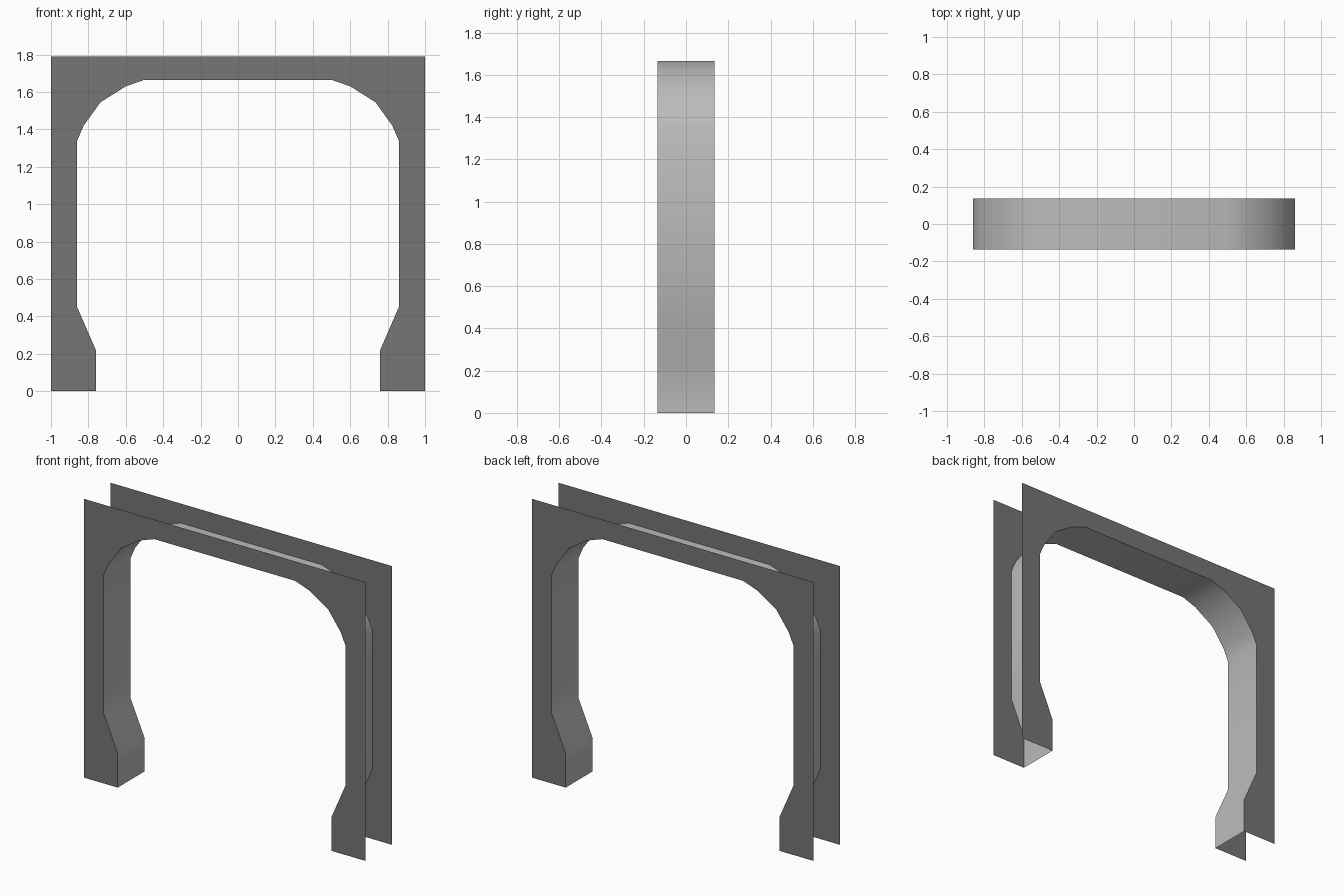
import bpy
import bmesh

if "Cube" in bpy.data.objects:
    bpy.data.objects.remove(bpy.data.objects["Cube"])

HALF_DEPTH = 0.135
HALF_WIDTH = 1.0
HEIGHT = 1.79

# Right half of the opening, from the floor up to the lintel
half = [(0.76, 0), (0.76, 0.22), (0.86, 0.45), (0.86, 1.34),
        (0.825, 1.42), (0.735, 1.545), (0.60, 1.63), (0.50, 1.665)]
opening = half + [(-x, z) for x, z in reversed(half)]


def material(name, value):
    mat = bpy.data.materials.new(name)
    mat.diffuse_color = (value, value, value, 1)
    mat.use_nodes = True
    mat.node_tree.nodes["Principled BSDF"].inputs["Base Color"].default_value = mat.diffuse_color
    return mat


def make_object(name, bm, mat):
    mesh = bpy.data.meshes.new(name)
    bm.to_mesh(mesh)
    bm.free()
    mesh.materials.append(mat)
    obj = bpy.data.objects.new(name, mesh)
    bpy.context.collection.objects.link(obj)
    return obj


dark_grey = material("dark_grey", 0.18)
light_grey = material("light_grey", 0.5)


# Flat arch-shaped face sheets, front and back
def face_sheet(name, side):
    bm = bmesh.new()
    outline = opening + [(-HALF_WIDTH, 0), (-HALF_WIDTH, HEIGHT),
                         (HALF_WIDTH, HEIGHT), (HALF_WIDTH, 0)]
    face = bm.faces.new([bm.verts.new((x, side * HALF_DEPTH, z)) for x, z in outline])
    face.normal_update()
    if face.normal.y * side < 0:
        face.normal_flip()
    bmesh.ops.triangulate(bm, faces=[face])
    return make_object(name, bm, dark_grey)


face_sheet("front_sheet", -1)
face_sheet("back_sheet", 1)

# Lining strip around the opening; top, sides and feet stay open
bm = bmesh.new()
front = [bm.verts.new((x, -HALF_DEPTH, z)) for x, z in opening]
back = [bm.verts.new((x, HALF_DEPTH, z)) for x, z in opening]
for i in range(len(opening) - 1):
    bm.faces.new((front[i], front[i + 1], back[i + 1], back[i]))
lining = make_object("opening_lining", bm, light_grey)
for poly in lining.data.polygons:
    poly.use_smooth = True
